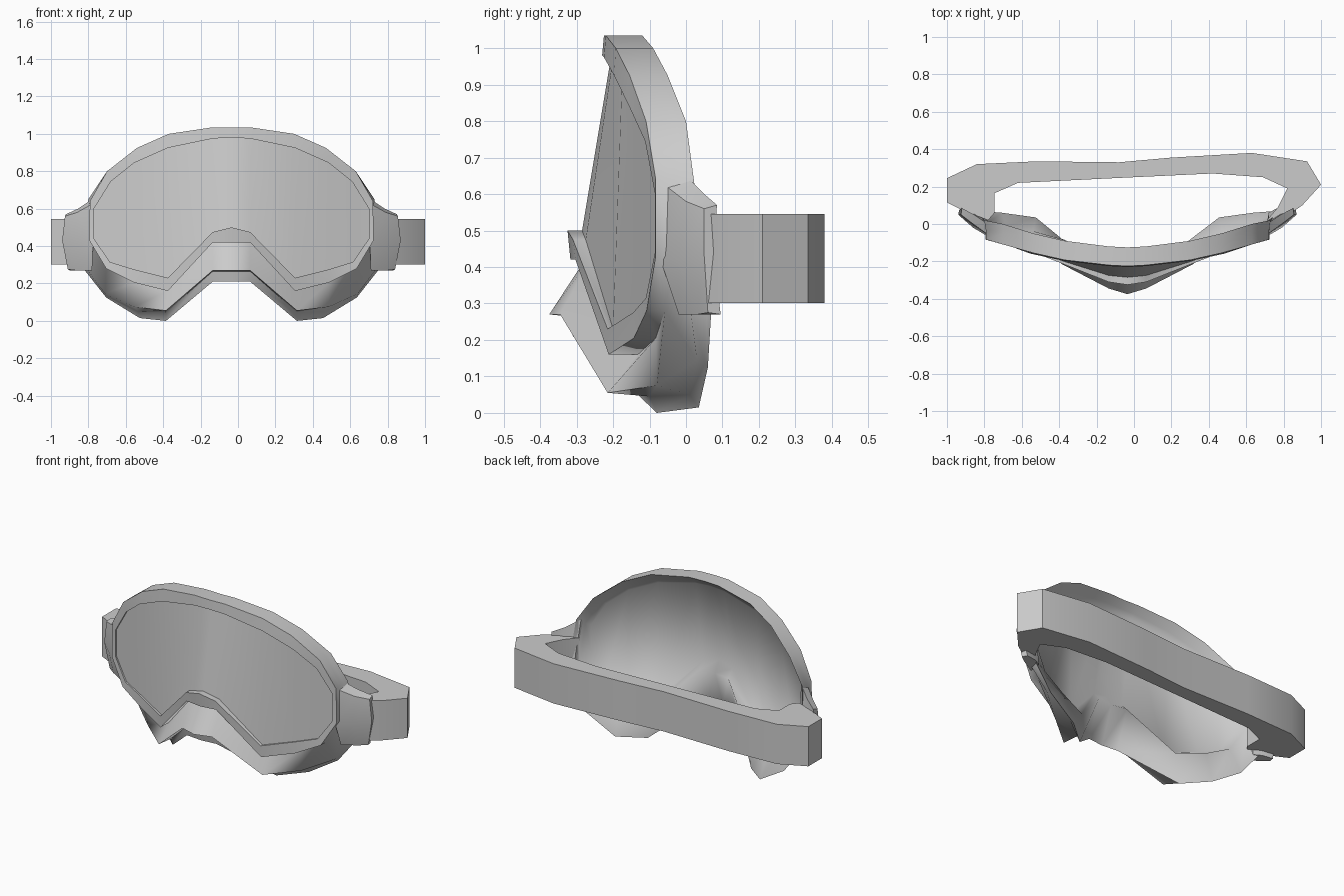
import bpy, bmesh, math
from mathutils import Vector

if "Cube" in bpy.data.objects:
    bpy.data.objects.remove(bpy.data.objects["Cube"])

CX = -0.035   # symmetry axis of the mask body


def make(name, verts, faces, angle):
    me = bpy.data.meshes.new(name)
    me.from_pydata([tuple(v) for v in verts], [], faces)
    bm = bmesh.new()
    bm.from_mesh(me)
    bmesh.ops.recalc_face_normals(bm, faces=bm.faces)
    bm.to_mesh(me)
    bm.free()
    ob = bpy.data.objects.new(name, me)
    bpy.context.collection.objects.link(ob)
    bpy.ops.object.select_all(action='DESELECT')
    ob.select_set(True)
    bpy.context.view_layer.objects.active = ob
    bpy.ops.object.shade_smooth_by_angle(angle=math.radians(angle))
    return ob


def full(half):
    """Close a half outline (top centre to nose centre) into a mirrored loop."""
    right = [Vector((CX + x, y, z)) for x, y, z in half]
    left = [Vector((CX - x, y, z)) for x, y, z in half[-2:0:-1]]
    return right + left


def average(a, b):
    return [tuple((Vector(p) + Vector(q)) / 2) for p, q in zip(a, b)]


def loft(name, loops, angle, caps=False, extra=()):
    """Join equal-length loops with quads, with optional end caps or extra faces."""
    n, k = len(loops[0]), len(loops)
    faces = [(a * n + i, a * n + (i + 1) % n, (a + 1) * n + (i + 1) % n, (a + 1) * n + i)
             for a in range(k - 1) for i in range(n)]
    if caps:
        faces += [tuple(range(n)), tuple(range((k - 1) * n, k * n))]
    faces += [tuple((k - 1) * n + i for i in f) for f in extra]
    return make(name, [v for l in loops for v in l], faces, angle)


# Half outlines, top centre -> side -> cheek corner -> nose centre
lens = [(0, -.205, .98), (.1, -.2, .975), (.34, -.175, .925), (.52, -.14, .845),
        (.645, -.1, .745), (.735, -.075, .6), (.735, -.075, .44), (.65, -.1, .315),
        (.52, -.135, .275), (.34, -.2, .23), (.1, -.275, .475), (0, -.285, .5)]
rim_xz = [(0, 1.035), (.1, 1.035), (.335, 1.0), (.505, .925), (.665, .8), (.757, .64),
          (.76, .43), (.67, .28), (.52, .205), (.34, .16), (.1, .42), (0, .42)]
raise_y = [.025, .025, .022, .018, .012, .01, .01, .01, .01, .015, .035, .04]
depth_y = [.06, .06, .06, .06, .06, .05, .05, .05, .06, .08, .04, .04]
back = [(0, -.125, 1.035), (.1, -.12, 1.035), (.335, -.09, 1.0), (.505, -.05, .925),
        (.665, 0, .8), (.765, .02, .65), (.8, .07, .29), (.67, .06, .125),
        (.49, .035, .015), (.35, -.08, 0), (.1, -.3, .21), (0, -.31, .21)]
skirt = [(.79, .01, .3), (.675, .03, .145), (.52, -.08, .075), (.35, -.215, .055),
         (.1, -.345, .27), (0, -.375, .27)]
lip = [(.795, .055, .295), (.67, .052, .135), (.5, .01, .05), (.35, -.1, .045),
       (.1, -.31, .265), (0, -.325, .265)]

rim_front = [(x, y - r, z) for (x, y, z), r in zip(lens, raise_y)]
rim_outer = [(x, l[1] - r * .8, z) for (x, z), l, r in zip(rim_xz, lens, raise_y)]
rim_back = [(x, y + d, z) for (x, y, z), d in zip(rim_outer, depth_y)]
mid = average(rim_back[:6], back[:6]) + skirt
edge = average(mid[:6], back[:6]) + lip
# inner wall: rounded at the top, hugging the rear of the rim below
inner = [(x * .98, y, z - .005) for x, y, z in average(lens[:6], back[:6])]
inner += [(x * .97, y + .045, z + (.6 - z) * .06) for x, y, z in rim_back[6:]]
plate = [(x * .98, y + .015, z) for x, y, z in lens]

# Frame: raised rim, outer wall, cheek and nose skirt
loft("frame", [full(l) for l in (lens, rim_front, rim_outer, rim_back, mid, edge, back)], 62)

# Lens: vertical strips between upper and lower outline; shell lines its rear
loop = full(lens)
n, h = len(loop), len(lens) - 1
strips = [(i, i + 1, h - 1 - i, h - i) for i in range(h // 2)]
strips += [tuple((n - i) % n for i in f) for f in strips]
make("lens", loop, strips, 40)
loft("inner_shell", [full(l) for l in (back, inner, plate)], 85, extra=strips)

# Strap brackets: tapered blocks on both sides
for side, name in ((1, "bracket_right"), (-1, "bracket_left")):
    sections = [
        [(.735, -.065, .63), (.745, .0, .65), (.755, .04, .45), (.755, .06, .27),
         (.745, -.02, .27), (.74, -.07, .42)],
        [(.825, -.0, .58), (.82, .05, .6), (.82, .06, .44), (.8, .085, .27),
         (.83, .03, .27), (.825, -.02, .42)],
        [(.89, .05, .56), (.885, .085, .57), (.9, .075, .44), (.865, .095, .27),
         (.875, .06, .275), (.905, .05, .43)]]
    loft(name, [[Vector((CX + side * x, y, z)) for x, y, z in s] for s in sections], 50, True)

# Head strap: open band extruded upwards
band = [(-.78, .02), (-.93, .08), (-1, .115), (-1, .245), (-.84, .32), (-.52, .335), (-.08, .33),
        (.2, .355), (.63, .38), (.925, .335), (1, .21), (.9, .1), (.77, .01),
        (.71, .02), (.77, .09), (.82, .19), (.69, .25), (.42, .27), (-.11, .245),
        (-.62, .22), (-.745, .165), (-.745, .06)]
loft("strap", [[Vector((x, y, z)) for x, y in band] for z in (.302, .545)], 40, True)
